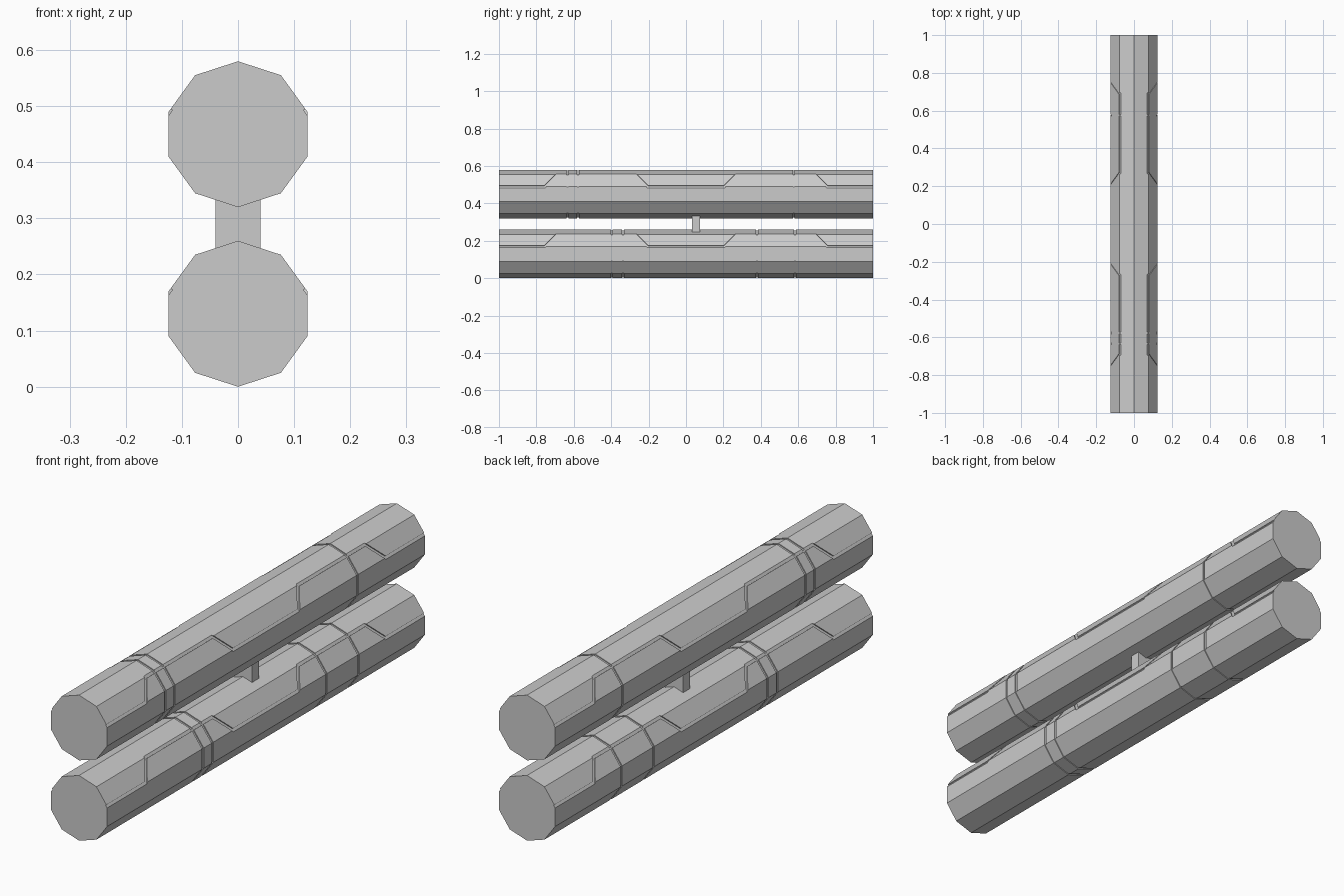
import bpy, bmesh
from math import sin, cos, pi
from mathutils import Vector

cube = bpy.data.objects.get("Cube")
if cube:
    bpy.data.objects.remove(cube, do_unlink=True)

grey = bpy.data.materials.new("plain grey")
grey.use_nodes = True
COLOUR = (0.6, 0.6, 0.6, 1)
grey.diffuse_color = COLOUR
grey.node_tree.nodes["Principled BSDF"].inputs["Base Color"].default_value = COLOUR

RADIUS, SIDES, DEPTH, HALF_WIDTH = 0.13, 10, 0.004, 0.006


def make_object(name, bm):
    bmesh.ops.recalc_face_normals(bm, faces=bm.faces)
    mesh = bpy.data.meshes.new(name)
    bm.to_mesh(mesh)
    bm.free()
    mesh.materials.append(grey)
    obj = bpy.data.objects.new(name, mesh)
    bpy.context.scene.collection.objects.link(obj)
    return obj


def corner(i, radius=RADIUS):
    """Corner of the ten-sided section, counted from the top towards +x."""
    a = 2 * pi * i / SIDES
    return Vector((radius * sin(a), 0, radius * cos(a)))


def loft(bm, loops):
    """Skin matching closed loops of points and cap both ends."""
    rows = [[bm.verts.new(p) for p in loop] for loop in loops]
    n = len(rows[0])
    for a, b in zip(rows, rows[1:]):
        for i in range(n):
            j = (i + 1) % n
            bm.faces.new((a[i], a[j], b[j], b[i]))
    bm.faces.new(rows[0])
    bm.faces.new(rows[-1])


def make_pipe(name, z, seams):
    # Faceted pipe with a shallow seam ring at each station
    stations = [(-1, RADIUS)]
    for y in seams:
        lo, hi, inner = y - 0.005, y + 0.005, RADIUS - DEPTH
        stations += [(lo, RADIUS), (lo, inner), (hi, inner), (hi, RADIUS)]
    stations.append((1, RADIUS))
    bm = bmesh.new()
    loft(bm, [[corner(i, r) + Vector((0, y, z)) for i in range(SIDES)]
              for y, r in stations])
    return make_object(name, bm)


def make_groove_cutter(name, z, side):
    # Zigzag ribbon lying along the upper side facet
    upper, lower = corner(1), corner(2)
    up = (upper - lower).normalized()
    normal = (upper + lower).normalized()
    height = (upper - lower).length
    half = [(0.205, 0), (0.27, height), (0.69, height), (0.755, 0), (1.05, 0)]
    path = [(-y, s) for y, s in reversed(half)] + half
    pts = [Vector(p) for p in path]
    loops = []
    for i, p in enumerate(pts):
        before = (p - pts[i - 1]).normalized() if i else Vector((1, 0))
        after = (pts[i + 1] - p).normalized() if i + 1 < len(pts) else before
        n1, n2 = Vector((-before.y, before.x)), Vector((-after.y, after.x))
        mitre = (n1 + n2) * HALF_WIDTH / (1 + n1.dot(n2))
        loop = []
        for sign, out in ((-1, -DEPTH), (1, -DEPTH), (1, 0.02), (-1, 0.02)):
            q = p + sign * mitre
            v = lower + up * q.y + normal * out
            loop.append((side * v.x, q.x, v.z + z))
        loops.append(loop)
    bm = bmesh.new()
    loft(bm, loops)
    cutter = make_object(name, bm)
    cutter.hide_render = True
    return cutter


pipes = (("lower_pipe", 0.13, (-0.397, -0.337, 0.38, 0.583)),
         ("upper_pipe", 0.45, (-0.634, -0.577, 0.576)))
for name, z, seams in pipes:
    pipe = make_pipe(name, z, seams)
    cutters = []
    for label, side in (("left", 1), ("right", -1)):
        cutter = make_groove_cutter(f"{name}_{label}_groove_cutter", z, side)
        cut = pipe.modifiers.new(f"{label} groove", "BOOLEAN")
        cut.operation, cut.solver, cut.object = "DIFFERENCE", "EXACT", cutter
        cutters.append(cutter)
    # Bake the grooves and discard the cutters
    bpy.context.view_layer.update()
    graph = bpy.context.evaluated_depsgraph_get()
    baked = bpy.data.meshes.new_from_object(pipe.evaluated_get(graph))
    pipe.modifiers.clear()
    pipe.data = baked
    for cutter in cutters:
        bpy.data.objects.remove(cutter, do_unlink=True)

# Small bracket joining the pipes
bm = bmesh.new()
bmesh.ops.create_cube(bm, size=1)
bmesh.ops.scale(bm, vec=(0.08, 0.044, 0.1), verts=bm.verts)
bmesh.ops.translate(bm, vec=(0, 0.053, 0.29), verts=bm.verts)
make_object("bracket", bm)
